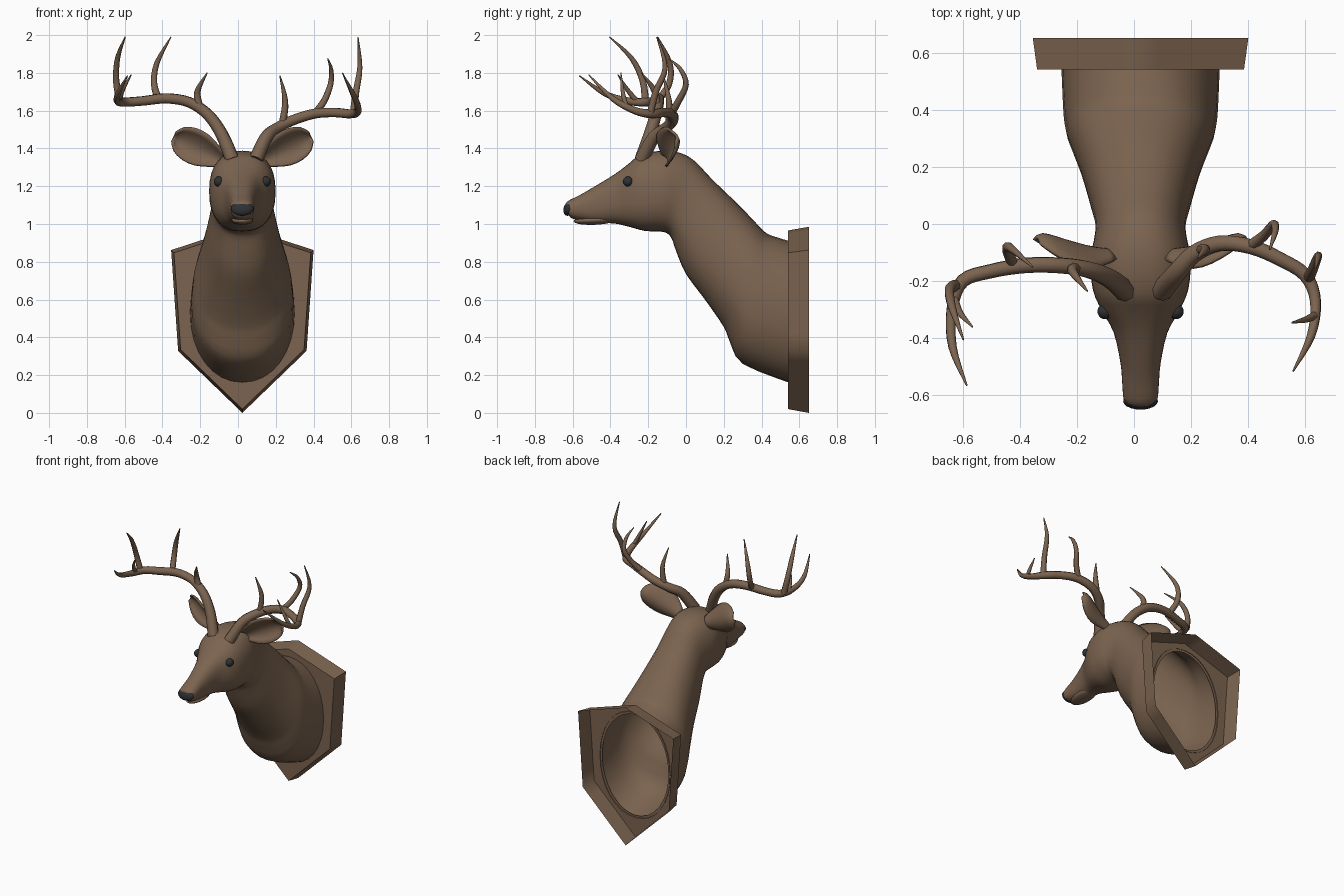
import bpy, bmesh, math
from mathutils import Vector

if "Cube" in bpy.data.objects:
    bpy.data.objects.remove(bpy.data.objects["Cube"])

C = 0.023  # mirror plane of head and plaque


def material(name, rgb):
    m = bpy.data.materials.new(name)
    m.diffuse_color = (*rgb, 1)
    m.use_nodes = True
    m.node_tree.nodes["Principled BSDF"].inputs["Base Color"].default_value = m.diffuse_color
    return m


BROWN = material("brown", (0.2, 0.127, 0.08))
DARK = material("dark_grey", (0.027, 0.030, 0.034))


def finish(name, bm, mat, angle=None):
    bmesh.ops.recalc_face_normals(bm, faces=bm.faces)
    me = bpy.data.meshes.new(name)
    bm.to_mesh(me)
    bm.free()
    ob = bpy.data.objects.new(name, me)
    bpy.context.collection.objects.link(ob)
    me.materials.append(mat)
    if angle:
        smooth(ob, angle)
    return ob


def smooth(ob, angle):
    bpy.ops.object.select_all(action='DESELECT')
    ob.select_set(True)
    bpy.context.view_layer.objects.active = ob
    bpy.ops.object.shade_smooth_by_angle(angle=math.radians(angle))


def spline(pts, steps):
    """Catmull-Rom curve through tuples of any length."""
    out, n = [], len(pts)
    for i in range(n - 1):
        p0, p1, p2, p3 = pts[max(i - 1, 0)], pts[i], pts[i + 1], pts[min(i + 2, n - 1)]
        for s in range(steps):
            t = s / steps
            out.append(tuple(0.5 * (2 * b + (c - a) * t + (2 * a - 5 * b + 4 * c - d) * t * t
                                    + (3 * b - a - 3 * c + d) * t ** 3)
                             for a, b, c, d in zip(p0, p1, p2, p3)))
    return out + [tuple(pts[-1])]


def bridge(bm, a, b, closed=True):
    n = len(a)
    for i in range(n if closed else n - 1):
        j = (i + 1) % n
        bm.faces.new((a[i], a[j], b[j], b[i]))


def ellipsoid(name, loc, radii, mat, tilt=0):
    bpy.ops.mesh.primitive_uv_sphere_add(segments=20, ring_count=12, location=loc,
                                         rotation=(tilt, 0, 0))
    ob = bpy.context.object
    ob.name = name
    ob.scale = radii
    ob.data.materials.append(mat)
    smooth(ob, 60)


# Head and neck: one skin, rings of top y,z / bottom y,z / half width / roundness
rings = [
    (-.640, 1.09, -.620, 1.045, .035, .9), (-.630, 1.118, -.605, 1.03, .058, .9),
    (-.565, 1.152, -.555, 1.018, .064, .85), (-.507, 1.185, -.47, 1.005, .070, .85),
    (-.38, 1.262, -.38, 1.003, .094, .82), (-.306, 1.317, -.30, .985, .136, .78),
    (-.243, 1.365, -.216, .963, .167, .82), (-.13, 1.388, -.12, .958, .176, .85),
    (-.03, 1.376, -.08, .93, .163, .9), (.047, 1.333, -.05, .85, .158, .9),
    (.137, 1.238, 0, .735, .175, .9), (.285, 1.095, .10, .60, .21, .9),
    (.39, .985, .20, .455, .25, .9), (.433, .947, .232, .376, .262, .9),
    (.48, .93, .30, .26, .27, .9), (.545, .91, .545, .16, .277, .95)]
bm = bmesh.new()
loops = []
for ty, tz, by, bz, w, e in spline(rings, 3):
    loop = []
    for k in range(32):
        a = 2 * math.pi * k / 32
        c, s = math.cos(a), math.sin(a)
        c = math.copysign(abs(c) ** e, c)
        s = math.copysign(abs(s) ** e, s)
        loop.append(bm.verts.new((C + w * c, (ty + by) / 2 + s * (ty - by) / 2,
                                  (tz + bz) / 2 + s * (tz - bz) / 2)))
    loops.append(loop)
for a, b in zip(loops, loops[1:]):
    bridge(bm, a, b)
bm.faces.new(loops[0])
finish("head_and_neck", bm, BROWN, 60)

# Lower jaw, nose, eyes
ellipsoid("lower_jaw", (C, -.48, 1.02), (.058, .115, .024), BROWN, .05)
ellipsoid("nose", (C, -.620, 1.082), (.061, .028, .040), DARK, -.35)
for side, nm in ((-1, "left"), (1, "right")):
    ellipsoid(nm + "_eye", (C + side * .124, -.306, 1.225), (.027, .027, .027), DARK)

# Ears: cupped leaves opening to the front
base, tip = Vector((.10, -.115, 1.335)), Vector((.362, -.065, 1.462))
across = Vector((-.40, -.30, .89)).normalized()
for side, nm in ((-1, "left"), (1, "right")):
    bm = bmesh.new()
    rows = []
    for t, w in spline([(0, .035), (.2, .062), (.45, .09), (.7, .092), (.9, .068), (1, .025)], 2):
        row = []
        for k in range(9):
            s = k / 4 - 1
            p = base.lerp(tip, t) + across * w * s
            p.y += .6 * w * (1 - s * s) - .035 * math.sin(math.pi * t)
            row.append(bm.verts.new((C + side * p.x, p.y, p.z)))
        rows.append(row)
    for a, b in zip(rows, rows[1:]):
        bridge(bm, a, b, False)
    ob = finish(nm + "_ear", bm, BROWN, 60)
    mod = ob.modifiers.new("thickness", 'SOLIDIFY')
    mod.thickness, mod.offset = .012, 0


# Antlers: tapered tubes, points are x, y, z, radius
def antler(name, branches):
    cu = bpy.data.curves.new(name, 'CURVE')
    cu.dimensions = '3D'
    cu.bevel_depth, cu.bevel_resolution, cu.use_fill_caps = 1, 2, True
    for br in branches:
        pts = spline(br, 4)
        sp = cu.splines.new('POLY')
        sp.points.add(len(pts) - 1)
        for q, (x, y, z, r) in zip(sp.points, pts):
            q.co, q.radius = (x, y, z, 1), r
    ob = bpy.data.objects.new(name, cu)
    bpy.context.collection.objects.link(ob)
    cu.materials.append(BROWN)
    bpy.ops.object.select_all(action='DESELECT')
    ob.select_set(True)
    bpy.context.view_layer.objects.active = ob
    bpy.ops.object.convert(target='MESH')
    smooth(bpy.context.object, 60)


antler("left_antler", [
    [(-.03, -.235, 1.34, .038), (-.086, -.19, 1.475, .034), (-.16, -.16, 1.58, .031),
     (-.26, -.145, 1.645, .029), (-.38, -.145, 1.665, .028), (-.50, -.165, 1.652, .026),
     (-.60, -.20, 1.645, .025), (-.637, -.30, 1.65, .020), (-.635, -.43, 1.69, .015),
     (-.585, -.565, 1.785, .003)],
    [(-.20, -.155, 1.61, .02), (-.215, -.165, 1.70, .017), (-.163, -.235, 1.80, .003)],
    [(-.42, -.145, 1.66, .02), (-.444, -.09, 1.74, .018), (-.43, -.085, 1.85, .015),
     (-.355, -.15, 1.99, .003)],
    [(-.625, -.215, 1.65, .021), (-.645, -.23, 1.76, .018), (-.637, -.29, 1.88, .014),
     (-.597, -.405, 1.99, .003)],
    [(-.63, -.26, 1.65, .015), (-.61, -.31, 1.71, .012), (-.565, -.36, 1.79, .003)]])
antler("right_antler", [
    [(.095, -.235, 1.34, .038), (.15, -.17, 1.46, .034), (.21, -.105, 1.51, .031),
     (.30, -.068, 1.553, .029), (.41, -.08, 1.585, .028), (.515, -.125, 1.59, .026),
     (.60, -.18, 1.583, .025), (.635, -.27, 1.60, .020), (.62, -.39, 1.665, .015),
     (.557, -.515, 1.79, .003)],
    [(.235, -.09, 1.53, .02), (.25, -.09, 1.65, .016), (.222, -.12, 1.785, .003)],
    [(.41, -.075, 1.59, .02), (.455, -.04, 1.65, .018), (.49, 0, 1.74, .015),
     (.493, -.03, 1.82, .011), (.475, -.09, 1.875, .003)],
    [(.61, -.19, 1.58, .02), (.625, -.16, 1.70, .018), (.645, -.11, 1.83, .014),
     (.635, -.155, 1.99, .003)],
    [(.632, -.32, 1.63, .014), (.60, -.335, 1.70, .011), (.553, -.345, 1.80, .003)]])

# Plaque: shield-shaped shell, open at the back, front plate with an oval opening
corners = [(0, .985), (.377, .862), (.34, .328), (0, 0), (-.34, .328), (-.377, .862)]
outline = []
for (x0, z0), (x1, z1) in zip(corners, corners[1:] + corners[:1]):
    outline += [(x0 + (x1 - x0) * k / 6, z0 + (z1 - z0) * k / 6) for k in range(6)]
bm = bmesh.new()


def plaque_loop(y, scale):
    return [bm.verts.new((C + x * scale, y, .5 + (z - .5) * scale)) for x, z in outline]


def oval_loop(y, w, h):
    vs = []
    for x, z in outline:
        a = math.atan2((z - .535) / h, x / w)
        vs.append(bm.verts.new((C + w * math.cos(a), y, .535 + h * math.sin(a))))
    return vs


loops = [oval_loop(.54, .262, .36), plaque_loop(.54, .96), plaque_loop(.65, 1)]
for a, b in zip(loops, loops[1:]):
    bridge(bm, a, b)
finish("wall_plaque", bm, BROWN, 65)
